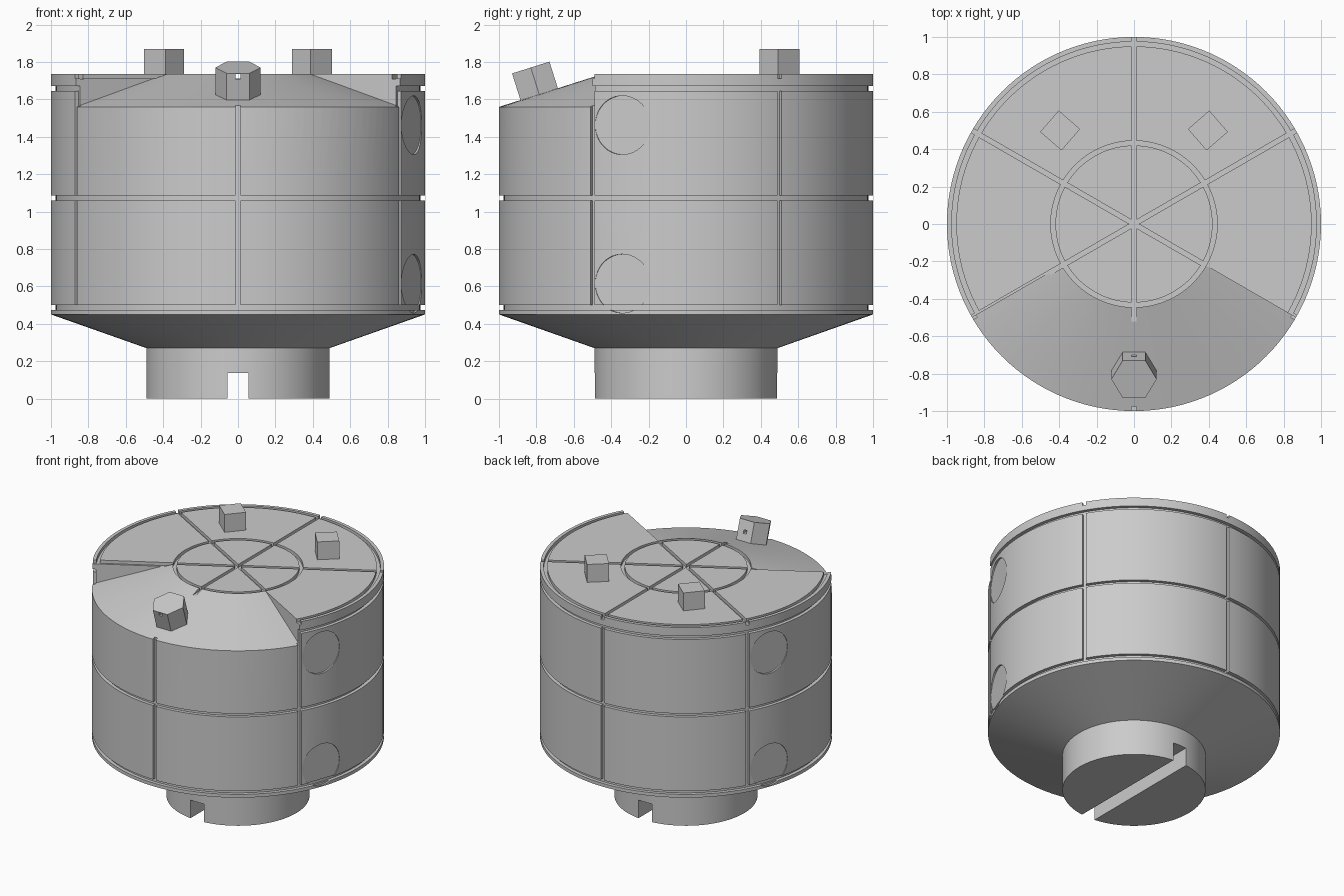
import bpy, bmesh
from math import radians, pi
from mathutils import Matrix, Vector

old = bpy.data.objects.get("Cube")
if old:
    bpy.data.objects.remove(old, do_unlink=True)

GREY = (0.6, 0.6, 0.6, 1)
mat = bpy.data.materials.new("plain grey")
mat.use_nodes = True
mat.diffuse_color = GREY
mat.node_tree.nodes["Principled BSDF"].inputs["Base Color"].default_value = GREY

TOP = 1.735      # height of the flat lid
GROOVE = 0.025   # groove width and depth


def finish(bm, name, matrix=Matrix()):
    bmesh.ops.transform(bm, matrix=matrix, verts=bm.verts)
    bmesh.ops.recalc_face_normals(bm, faces=bm.faces)
    mesh = bpy.data.meshes.new(name)
    bm.to_mesh(mesh)
    bm.free()
    mesh.materials.append(mat)
    obj = bpy.data.objects.new(name, mesh)
    bpy.context.collection.objects.link(obj)
    return obj


def lathe(name, profile, start, sweep, steps, closed):
    """Spin an (r, z) profile about z and cap whatever stays open."""
    bm = bmesh.new()
    vs = [bm.verts.new((r, 0, z)) for r, z in profile]
    pairs = list(zip(vs, vs[1:])) + ([(vs[-1], vs[0])] if closed else [])
    es = [bm.edges.new(p) for p in pairs]
    bmesh.ops.spin(bm, geom=vs + es, cent=(0, 0, 0), axis=(0, 0, 1),
                   angle=radians(sweep), steps=steps)
    bmesh.ops.remove_doubles(bm, verts=bm.verts, dist=1e-4)
    bmesh.ops.holes_fill(bm, edges=[e for e in bm.edges if e.is_boundary], sides=0)
    return finish(bm, name, Matrix.Rotation(radians(start), 4, 'Z'))


def box(name, lo, hi, turn=0):
    lo, hi = Vector(lo), Vector(hi)
    bm = bmesh.new()
    bmesh.ops.create_cube(bm, size=1)
    m = Matrix.Translation((lo + hi) / 2) @ Matrix.Diagonal((*(hi - lo), 1))
    return finish(bm, name, Matrix.Rotation(radians(turn), 4, 'Z') @ m)


def prism(name, sides, radius, z0, z1, matrix):
    bm = bmesh.new()
    bmesh.ops.create_cone(bm, cap_ends=True, segments=sides,
                          radius1=radius, radius2=radius, depth=z1 - z0)
    return finish(bm, name, matrix @ Matrix.Translation((0, 0, (z0 + z1) / 2)))


def cut(obj, cutter):
    cutter.hide_render = True
    mod = obj.modifiers.new("cut", 'BOOLEAN')
    mod.operation, mod.solver, mod.object = 'DIFFERENCE', 'EXACT', cutter
    bpy.context.view_layer.objects.active = obj
    bpy.ops.object.modifier_apply(modifier=mod.name)
    bpy.data.objects.remove(cutter, do_unlink=True)


# Body: stem, flared base, drum with three ring grooves, lid with two ring grooves
profile = [(0.49, 0), (0.49, 0.27), (1, 0.45)]
for z in (0.475, 1.06, 1.645):
    profile += [(1, z), (1 - GROOVE, z), (1 - GROOVE, z + GROOVE), (1, z + GROOVE)]
profile.append((1, TOP))
for r in (0.975, 0.445):
    profile += [(r, TOP), (r, TOP - GROOVE), (r - GROOVE, TOP - GROOVE), (r - GROOVE, TOP)]
body = lathe("drum_body", profile, 0, 360, 120, False)

# Sloping front third of the lid
cut(body, lathe("front_slope_cutter",
                [(0.447, TOP), (1.1, 1.528), (1.1, 2), (0.447, 2)],
                -150, 120, 40, True))

# Straight grooves across the lid
half = GROOVE / 2
for a in (30, 90, 150):
    cut(body, box("lid_groove_cutter", (-1.2, -half, TOP - GROOVE + 0.001),
                  (1.2, half, 1.9), a))

# Upright grooves round the drum
for i in range(6):
    cut(body, box("side_groove_cutter", (0.976, -half, 0.4875),
                  (1.2, half, 1.6575), 30 + 60 * i))

# Shallow flat discs sunk into two opposite sides
for a in (-20, 160):
    for z in (0.615, 1.462):
        place = (Matrix.Rotation(radians(a), 4, 'Z') @ Matrix.Translation((0, 0, z))
                 @ Matrix.Rotation(pi / 2, 4, 'Y'))
        cut(body, prism("side_disc_cutter", 64, 0.157, 0.985, 1.15, place))

# Slot under the stem
cut(body, box("stem_slot_cutter", (-0.056, -1, -0.2), (0.056, 1, 0.137)))

# Square pegs on the rear of the lid
for side, name in ((1, "left_square_peg"), (-1, "right_square_peg")):
    place = (Matrix.Translation((side * 0.395, 0.5, 0))
             @ Matrix.Rotation(radians(-4 * side), 4, 'Z'))
    prism(name, 4, 0.107, 1.7, 1.87, place)

# Hexagonal peg standing square to the front slope, with a small through hole
place = (Matrix.Translation((0, -0.83, 1.77)) @ Matrix.Rotation(radians(17.5), 4, 'X')
         @ Matrix.Rotation(pi / 2, 4, 'Z'))
hex_peg = prism("front_hex_peg", 6, 0.121, -0.19, 0, place)
cut(hex_peg, box("peg_hole_cutter", (-half, -1.2, TOP - GROOVE), (half, 0, TOP)))

# Smooth round surfaces, crisp edges
bpy.ops.object.select_all(action='DESELECT')
body.select_set(True)
bpy.context.view_layer.objects.active = body
bpy.ops.object.shade_smooth_by_angle(angle=radians(15))
